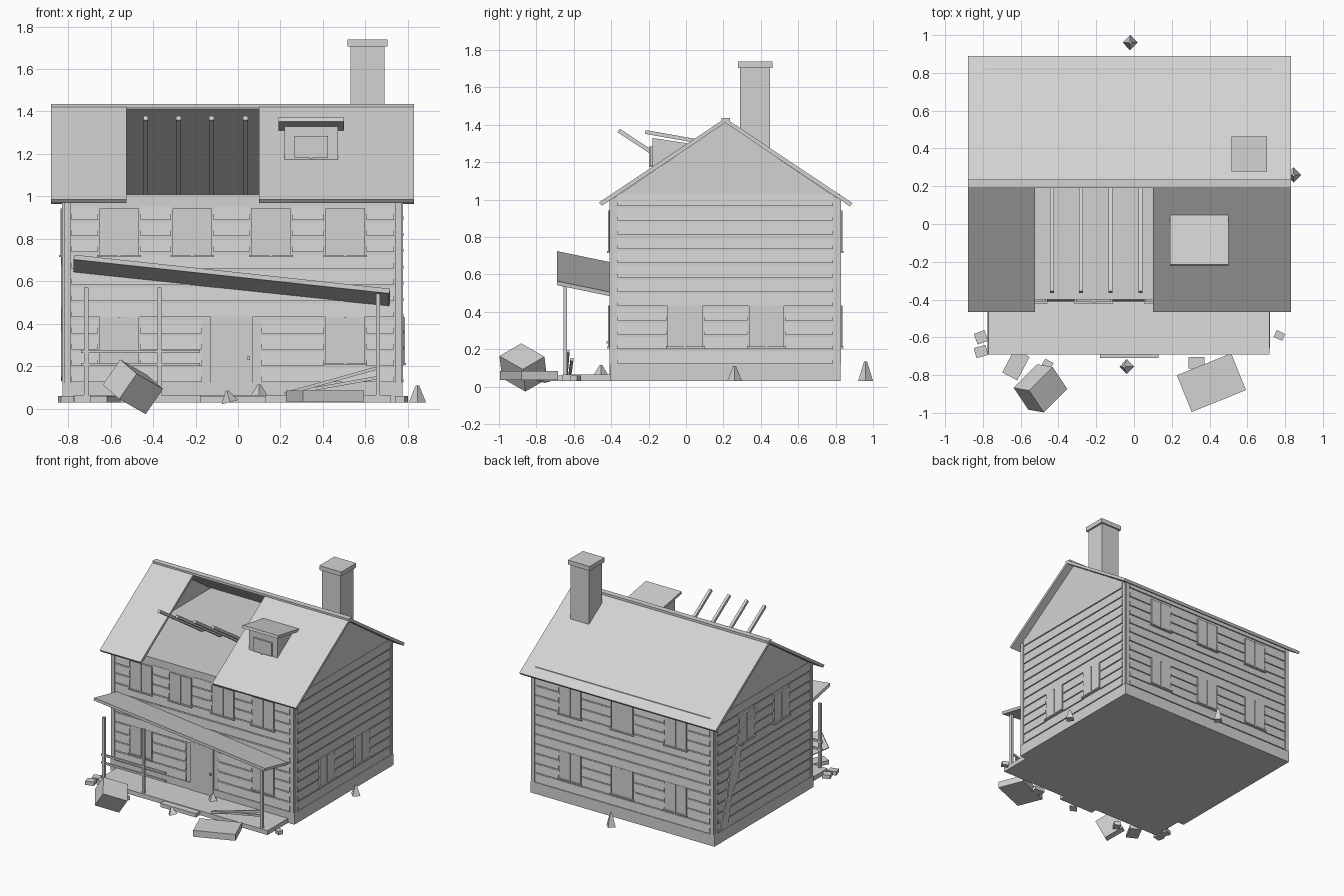
import bpy, bmesh, math
from mathutils import Vector, Euler, Matrix

if "Cube" in bpy.data.objects:
    bpy.data.objects.remove(bpy.data.objects["Cube"])

grey = bpy.data.materials.new("weathered_grey")
grey.diffuse_color = (0.65, 0.65, 0.65, 1)
grey.use_nodes = True
grey.node_tree.nodes["Principled BSDF"].inputs["Base Color"].default_value = grey.diffuse_color

X0, X1, Y0, Y1 = -0.82, 0.77, -0.40, 0.82      # outer wall planes
RIDGE_Y, SLOPE = 0.21, 0.667


def build(name, solids):
    """One object from prisms, each given as (ring of points, extrusion vector)."""
    bm = bmesh.new()
    for ring, vec in solids:
        v = Vector(vec)
        a = [bm.verts.new(p) for p in ring]
        b = [bm.verts.new(Vector(p) + v) for p in ring]
        bm.faces.new(a)
        bm.faces.new(b[::-1])
        n = len(a)
        for i in range(n):
            bm.faces.new((a[i], a[(i + 1) % n], b[(i + 1) % n], b[i]))
    bmesh.ops.recalc_face_normals(bm, faces=bm.faces)
    me = bpy.data.meshes.new(name)
    bm.to_mesh(me)
    bm.free()
    me.materials.append(grey)
    ob = bpy.data.objects.new(name, me)
    bpy.context.collection.objects.link(ob)
    return ob


def cuboid(x0, x1, y0, y1, z0, z1):
    return ([(x0, y0, z0), (x1, y0, z0), (x1, y1, z0), (x0, y1, z0)], (0, 0, z1 - z0))


def block(name, loc, size, rot=(0, 0, 0)):
    x, y, z = (s / 2 for s in size)
    ob = build(name, [cuboid(-x, x, -y, y, -z, z)])
    r = Euler([math.radians(a) for a in rot]).to_matrix().to_4x4()
    ob.data.transform(Matrix.Translation(loc) @ r)
    return ob


def beam(p, q, w, h):
    """Square bar from p to q, section w along x (or y for bars along x) by h."""
    p, q = Vector(p), Vector(q)
    d = (q - p).normalized()
    s = Vector((0, 1, 0)) if abs(d.x) > 0.5 else Vector((1, 0, 0))
    t = d.cross(s).normalized()
    ring = [p + s * a * w / 2 + t * b * h / 2 for a, b in ((-1, -1), (1, -1), (1, 1), (-1, 1))]
    return (ring, q - p)


def yz(x0, x1, pts):
    return ([(x0, y, z) for y, z in pts], (x1 - x0, 0, 0))


# Wall coordinates: u along the wall, d outwards, z up
WALLS = {
    "front": lambda u, d, z: Vector((u, Y0 - d, z)),
    "back": lambda u, d, z: Vector((u, Y1 + d, z)),
    "left": lambda u, d, z: Vector((X0 - d, u, z)),
    "right": lambda u, d, z: Vector((X1 + d, u, z)),
}


def plate(f, u0, u1, z0, z1, d):
    ring = [f(u0, -0.005, z0), f(u1, -0.005, z0), f(u1, -0.005, z1), f(u0, -0.005, z1)]
    return (ring, f(0, d + 0.005, 0) - f(0, 0, 0))


def clapboard(f, u0, u1, z0, h):
    ring = [f(u0, -0.004, z0), f(u0, 0.010, z0), f(u0, 0.003, z0 + h), f(u0, -0.004, z0 + h)]
    return (ring, f(u1, 0, 0) - f(u0, 0, 0))


UP, LOW = 0.725, 0.215                          # window sill heights
WINDOWS = {
    "front": [(u, UP) for u in (-0.56, -0.215, 0.155, 0.505)] + [(-0.56, LOW), (0.505, LOW)],
    "back": [(u, z) for u in (-0.49, -0.025, 0.43) for z in (UP, LOW)],
    "left": [(-0.005, UP), (0.43, UP)],
    "right": [(-0.005, LOW), (0.43, LOW)],
}

# House body with foundation
build("house_body", [cuboid(X0, X1, Y0, Y1, 0.11, 1.01)])
build("foundation", [cuboid(X0 - 0.006, X1 + 0.006, Y0 - 0.006, Y1 + 0.006, 0.03, 0.12)])
gable = [(Y0, 1.0), (Y1, 1.0), (RIDGE_Y, 1.412)]
build("gable_walls", [yz(X0, X0 + 0.02, gable), yz(X1 - 0.02, X1, gable)])

# Siding, windows and corner boards on every wall
for side, f in WALLS.items():
    along_x = side in ("front", "back")
    a, b = (X0, X1) if along_x else (Y0, Y1)
    holes = [(u - 0.1, u + 0.1, z - 0.01, z + 0.215) for u, z in WINDOWS[side]]
    if side == "front":
        holes.append((-0.17, 0.11, 0.0, 0.44))
    boards = []
    for i in range(11 if side == "front" else 12):
        z0 = 0.125 + i * 0.0765
        start = a + 0.035
        for h in sorted(h for h in holes if h[2] < z0 + 0.05 and h[3] > z0 + 0.012):
            boards.append(clapboard(f, start, h[0], z0, 0.064))
            start = h[1]
        boards.append(clapboard(f, start, b - 0.035, z0, 0.064))
    build(side + "_siding", boards)
    build(side + "_corner_boards", [plate(f, a, a + 0.03, 0.12, 1.0, 0.008),
                                    plate(f, b - 0.03, b, 0.12, 1.0, 0.008)])
    wins = []
    for u, z in WINDOWS[side]:
        wins += [plate(f, u - 0.093, u + 0.093, z, z + 0.218, 0.012),
                 plate(f, u - 0.006, u + 0.006, z, z + 0.218, 0.017),
                 plate(f, u - 0.103, u + 0.103, z - 0.01, z, 0.022)]
    build(side + "_windows", wins)

# Front door
f = WALLS["front"]
build("door", [plate(f, -0.13, 0.07, 0.06, 0.44, 0.010)])
build("door_knob", [plate(f, 0.045, 0.057, 0.23, 0.245, 0.025)])

# Jagged damage strip on the left wall
crack = [(0.76, 0.13), (0.66, 0.15), (0.62, 0.36), (0.53, 0.48), (0.50, 0.68), (0.36, 0.80),
         (0.30, 0.93), (0.44, 0.86), (0.53, 0.80), (0.58, 0.66), (0.64, 0.56), (0.67, 0.36)]
f = WALLS["left"]
build("wall_crack", [([f(u, 0, z) for u, z in crack], (-0.013, 0, 0))])


# Roof: whole back slope, front slope with a missing bay
def slope(sign, reach):
    y = RIDGE_Y + sign * reach
    z = 1.435 - reach * SLOPE
    return [(RIDGE_Y, 1.435), (y, z), (y - sign * 0.014, z - 0.017), (RIDGE_Y, 1.411)]


build("back_roof", [yz(-0.88, 0.83, slope(1, 0.68))])
build("front_roof_left", [yz(-0.88, -0.525, slope(-1, 0.675))])
build("front_roof_right", [yz(0.1, 0.83, slope(-1, 0.675))])
build("ridge_cap", [cuboid(-0.88, 0.83, 0.19, 0.235, 1.418, 1.436)])
build("loose_rafters", [beam((x, 0.2, 1.0), (x, -0.36, 1.37), 0.022, 0.022)
                        for x in (-0.435, -0.28, -0.125, 0.035)])

# Chimney
build("chimney", [cuboid(0.53, 0.69, 0.29, 0.45, 1.2, 1.71)])
build("chimney_cap", [cuboid(0.515, 0.705, 0.277, 0.463, 1.705, 1.74)])

# Dormer with tilted roof
build("dormer", [yz(0.22, 0.47, [(-0.18, 1.165), (-0.18, 1.33), (0.05, 1.295)])])
build("dormer_window", [cuboid(0.265, 0.425, -0.192, -0.17, 1.18, 1.285),
                        cuboid(0.34, 0.35, -0.197, -0.17, 1.175, 1.285)])
build("dormer_roof", [yz(0.19, 0.5, [(-0.22, 1.352), (-0.215, 1.372), (0.052, 1.325), (0.048, 1.305)])])

# Porch: sagging roof, floor, posts and rails
build("porch_roof", [([(-0.77, -0.69, 0.725), (-0.77, -0.40, 0.665),
                       (-0.775, -0.40, 0.643), (-0.775, -0.69, 0.703)], (1.487, 0, -0.16))])
build("porch_floor", [cuboid(-0.77, 0.72, -0.66, -0.40, 0.03, 0.065)])
build("porch_step", [cuboid(-0.18, 0.13, -0.71, -0.64, 0.03, 0.06)])
build("porch_posts", [cuboid(x - 0.01, x + 0.01, -0.655, -0.635, 0.06, z)
                      for x, z in ((-0.715, 0.57), (-0.37, 0.57), (0.66, 0.55))])
build("porch_rails", [cuboid(-0.74, -0.18, -0.65, -0.635, z, z + 0.015) for z in (0.2, 0.262)])
build("fallen_rails", [beam((0.22, -0.64, 0.07), (0.65, -0.63, 0.19), 0.015, 0.015),
                       beam((0.23, -0.62, 0.07), (0.65, -0.61, 0.145), 0.015, 0.015)])

# Rubble around the porch
block("tumbled_block", (-0.495, -0.87, 0.103), (0.19, 0.155, 0.145), (28, 22, 45))
block("fallen_slab", (0.41, -0.84, 0.06), (0.31, 0.21, 0.05), (0, 0, 22))
for loc, size, turn in (((-0.81, -0.6), (0.06, 0.06), 20), ((-0.81, -0.675), (0.065, 0.055), 15),
                        ((-0.625, -0.745), (0.09, 0.14), -28), ((-0.465, -0.755), (0.05, 0.07), -30),
                        ((0.33, -0.735), (0.085, 0.06), 0), ((0.77, -0.59), (0.05, 0.04), -25)):
    block("rubble", (*loc, 0.045), (*size, 0.03), (0, 0, turn))


# Pointed shards
def shard(x, y, z, h, lean=0.0):
    bm = bmesh.new()
    bmesh.ops.create_cone(bm, cap_ends=True, segments=4, radius1=0.04, radius2=0.008, depth=h,
                          matrix=Matrix.Translation((x, y, z + h / 2)) @ Matrix.Rotation(lean, 4, 'Y'))
    me = bpy.data.meshes.new("shard")
    bm.to_mesh(me)
    bm.free()
    me.materials.append(grey)
    bpy.context.collection.objects.link(bpy.data.objects.new("shard", me))


shard(-0.045, -0.755, 0.03, 0.055, -0.25)
shard(-0.02, 0.96, 0.03, 0.105)
shard(0.845, 0.26, 0.03, 0.08)
shard(0.1, -0.455, 0.06, 0.055)
